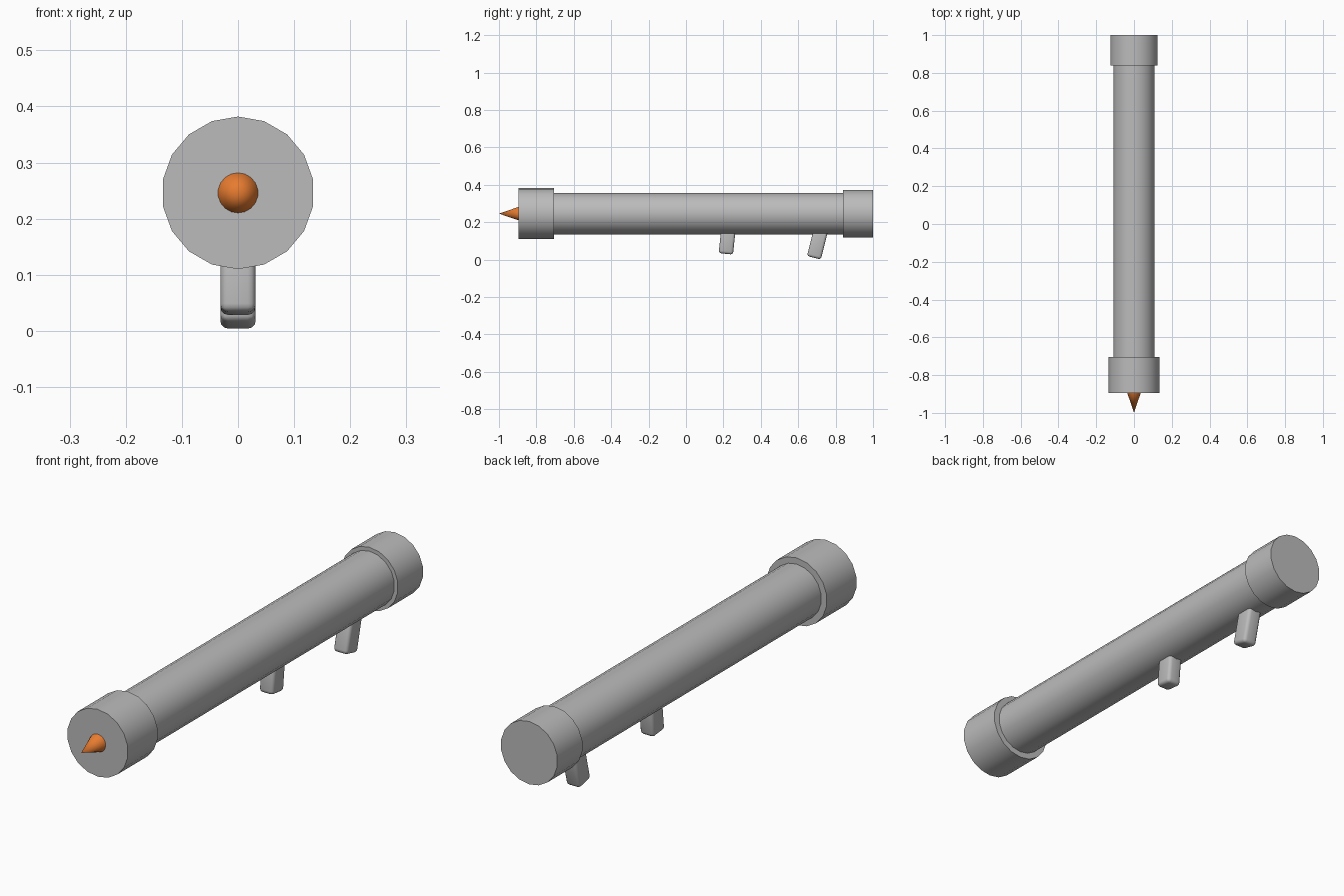
import bpy, math

if "Cube" in bpy.data.objects:
    bpy.data.objects.remove(bpy.data.objects["Cube"])


def material(name, rgb):
    m = bpy.data.materials.new(name)
    m.diffuse_color = (*rgb, 1)
    m.use_nodes = True
    m.node_tree.nodes["Principled BSDF"].inputs["Base Color"].default_value = m.diffuse_color
    return m


GREY = material("grey metal", (0.5, 0.5, 0.5))
ORANGE = material("orange", (0.8, 0.2, 0.03))
AXIS_Z = 0.246


def finish(name, mat):
    ob = bpy.context.object
    ob.name = name
    ob.data.materials.append(mat)
    bpy.ops.object.shade_smooth_by_angle(angle=math.radians(35))
    return ob


def tube(name, r_back, r_front, y0, y1, mat):
    # Round part lying along y, with r_front at y0
    bpy.ops.mesh.primitive_cone_add(
        vertices=18, radius1=r_back, radius2=r_front, depth=y1 - y0,
        location=(0, (y0 + y1) / 2, AXIS_Z), rotation=(math.pi / 2, 0, 0))
    return finish(name, mat)


def grip(name, y, z, length, tilt):
    # Rounded block whose bottom centre is (y, z), leaning back towards its top
    a = math.radians(tilt)
    centre = (0, y + math.sin(a) * length / 2, z + math.cos(a) * length / 2)
    bpy.ops.mesh.primitive_cube_add(size=1, location=centre, rotation=(-a, 0, 0))
    ob = bpy.context.object
    ob.scale = (0.063, 0.077, length)
    bpy.ops.object.transform_apply(location=False, rotation=False, scale=True)
    bevel = ob.modifiers.new("rounded edges", 'BEVEL')
    bevel.width = 0.014
    bevel.segments = 3
    bpy.ops.object.modifier_apply(modifier=bevel.name)
    return finish(name, GREY)


# Barrel with a collar at each end
tube("barrel", 0.111, 0.111, -0.72, 0.86, GREY)
tube("front_collar", 0.136, 0.136, -0.895, -0.705, GREY)
tube("rear_collar", 0.127, 0.127, 0.84, 1.0, GREY)

# Pointed tip of the projectile
tube("projectile_tip", 0.0375, 0, -1.0, -0.89, ORANGE)

# Grips under the barrel
grip("front_grip", 0.213, 0.031, 0.15, 6)
grip("rear_grip", 0.684, 0.010, 0.16, 14)
